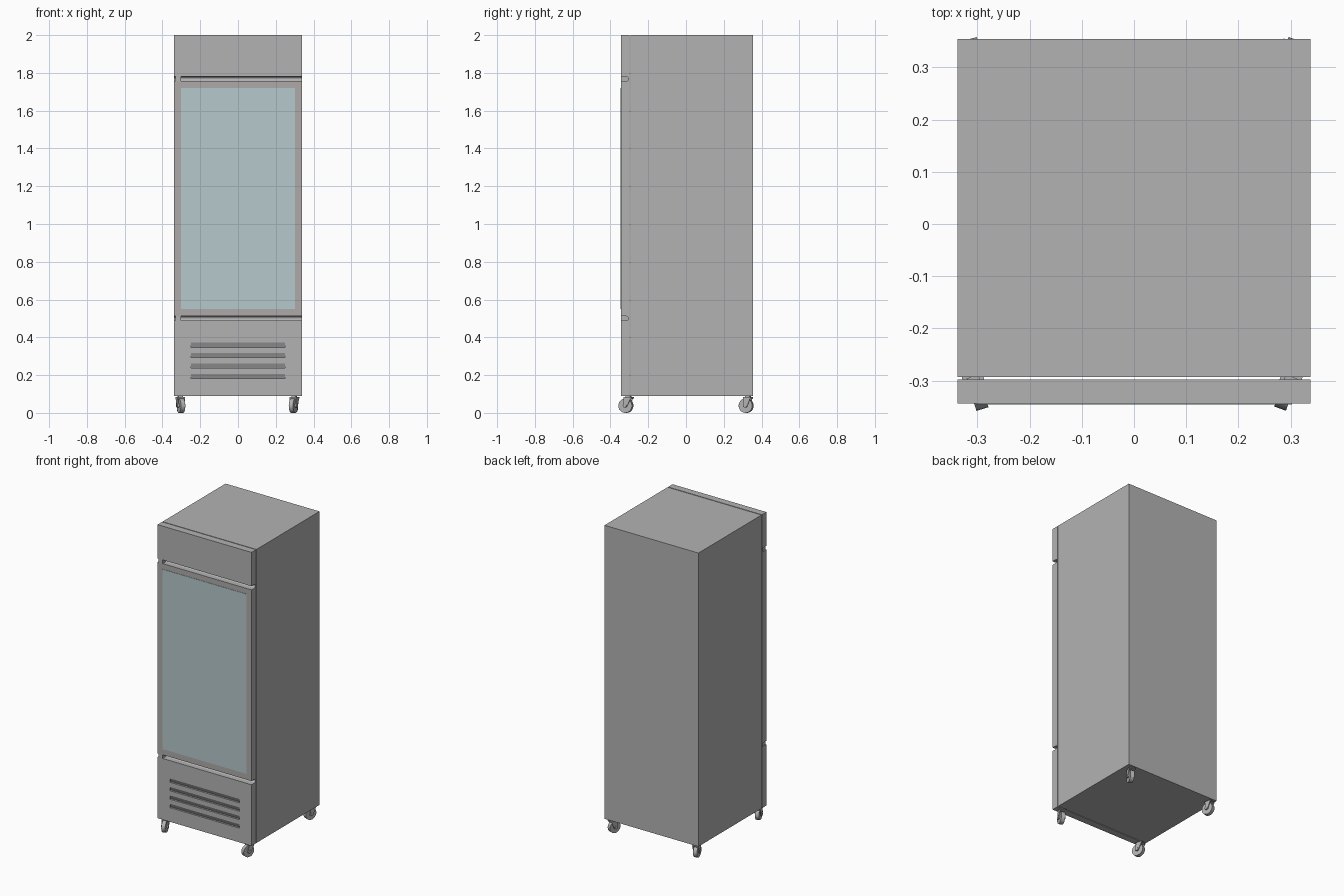
import bpy, bmesh
from math import pi, sin, cos, radians
from mathutils import Matrix, Vector

cube = bpy.data.objects.get("Cube")
if cube:
    bpy.data.objects.remove(cube, do_unlink=True)


def material(name, r, g, b):
    m = bpy.data.materials.new(name)
    m.use_nodes = True
    m.diffuse_color = (r, g, b, 1)
    m.node_tree.nodes["Principled BSDF"].inputs["Base Color"].default_value = (r, g, b, 1)
    return m


STEEL = material("steel grey", 0.45, 0.45, 0.45)
FRAME = material("door frame grey", 0.43, 0.40, 0.40)
GLASS = material("pale blue glass", 0.47, 0.58, 0.60)


def finish(name, bm, mat):
    bmesh.ops.recalc_face_normals(bm, faces=bm.faces)
    mesh = bpy.data.meshes.new(name)
    bm.to_mesh(mesh)
    bm.free()
    mesh.materials.append(mat)
    ob = bpy.data.objects.new(name, mesh)
    bpy.context.collection.objects.link(ob)
    return ob


def box(name, x, y, z, mat=STEEL):
    """Box from (min, max) pairs."""
    bm = bmesh.new()
    bmesh.ops.create_cube(bm, size=1)
    for v in bm.verts:
        v.co = [p[0] if c < 0 else p[1] for c, p in zip(v.co, (x, y, z))]
    return finish(name, bm, mat)


def prism(name, profile, x0, x1, mat=STEEL):
    """Extrude a (y, z) profile along x."""
    bm = bmesh.new()
    face = bm.faces.new([bm.verts.new((x0, y, z)) for y, z in profile])
    out = bmesh.ops.extrude_face_region(bm, geom=[face])
    moved = [g for g in out["geom"] if isinstance(g, bmesh.types.BMVert)]
    bmesh.ops.translate(bm, verts=moved, vec=(x1 - x0, 0, 0))
    return finish(name, bm, mat)


W, FRONT, PANEL_BACK, BASE = 0.338, -0.344, -0.298, 0.09
GROOVES, GROOVE_R, GROOVE_END = (0.50, 1.768), 0.012, -0.304

# Cabinet
box("cabinet", (-W, W), (-0.293, 0.355), (BASE, 2))

# Front panel with two rounded grooves marking the door
profile = [(PANEL_BACK, 2), (PANEL_BACK, BASE), (FRONT, BASE)]
for z in GROOVES:
    profile.append((FRONT, z - GROOVE_R))
    for i in range(7):
        a = -pi / 2 + pi * i / 6
        profile.append((GROOVE_END - GROOVE_R * (1 - cos(a)), z + GROOVE_R * sin(a)))
    profile.append((FRONT, z + GROOVE_R))
profile.append((FRONT, 2))
panel = prism("front_panel", profile, -W, W)

# Louvre slots, deepest at the lower edge
for i in range(4):
    top = 0.372 - i * 0.055
    slot = [(FRONT - 0.01, top), (FRONT, top), (FRONT + 0.012, top - 0.025),
            (FRONT - 0.01, top - 0.025)]
    cutter = prism("louvre_cutter", slot, -0.25, 0.25)
    cutter.hide_render = True
    mod = panel.modifiers.new("louvre", "BOOLEAN")
    mod.operation, mod.solver, mod.object = "DIFFERENCE", "EXACT", cutter
    bpy.context.view_layer.objects.active = panel
    bpy.ops.object.modifier_apply(modifier=mod.name)
    bpy.data.objects.remove(cutter, do_unlink=True)

# Door front between the grooves
panel.data.materials.clear()
for m in (STEEL, FRAME):
    panel.data.materials.append(m)
for p in panel.data.polygons:
    p.material_index = int(p.normal.y < -0.99 and GROOVES[0] < p.center.z < GROOVES[1]
                           and p.center.y < FRONT + 0.001)

# Glass plate and hinge blocks
box("door_glass", (-0.303, 0.303), (FRONT - 0.002, FRONT + 0.002), (0.55, 1.72), GLASS)
for z, label in zip(GROOVES, ("lower", "upper")):
    box(label + "_hinge", (-0.33, -0.302), (FRONT, GROOVE_END),
        (z - GROOVE_R, z + GROOVE_R))


def wheel_disc(name, radius, width, at, turn):
    bm = bmesh.new()
    bmesh.ops.create_cone(bm, cap_ends=True, segments=24, radius1=radius, radius2=radius,
                          depth=width, matrix=turn @ Matrix.Translation(at)
                          @ Matrix.Rotation(pi / 2, 4, "Y"))
    ob = finish(name, bm, STEEL)
    bpy.context.view_layer.objects.active = ob
    ob.select_set(True)
    bpy.ops.object.shade_smooth_by_angle()
    ob.select_set(False)


def caster(label, x, y, yaw, trail):
    """Swivel caster: wheel, two fork cheeks, crown and stem."""
    turn = Matrix.Translation((x, y, 0)) @ Matrix.Rotation(radians(yaw), 4, "Z")
    wheel_disc(label + "_wheel", 0.038, 0.024, (0, trail, 0.038), turn)
    wheel_disc(label + "_axle", 0.01, 0.044, (0, trail, 0.038), turn)
    fork = [(trail - 0.01, 0.03), (trail + 0.01, 0.03), (0.02, 0.08), (-0.02, 0.08)]
    for side in (-1, 1):
        cheek = prism(label + "_fork", fork, side * 0.015, side * 0.02)
        cheek.data.transform(turn)
    crown = box(label + "_crown", (-0.02, 0.02), (-0.022, 0.022), (0.077, 0.083))
    crown.data.transform(turn)
    stem = box(label + "_stem", (-0.012, 0.012), (-0.012, 0.012), (0.083, BASE + 0.002))
    stem.data.transform(turn)


# Casters, each swivelled a little
caster("front_right_caster", -0.306, -0.304, 17, -0.015)
caster("front_left_caster", 0.298, -0.304, -20, -0.015)
caster("rear_right_caster", -0.306, 0.328, 14, -0.01)
caster("rear_left_caster", 0.298, 0.328, -20, -0.01)
